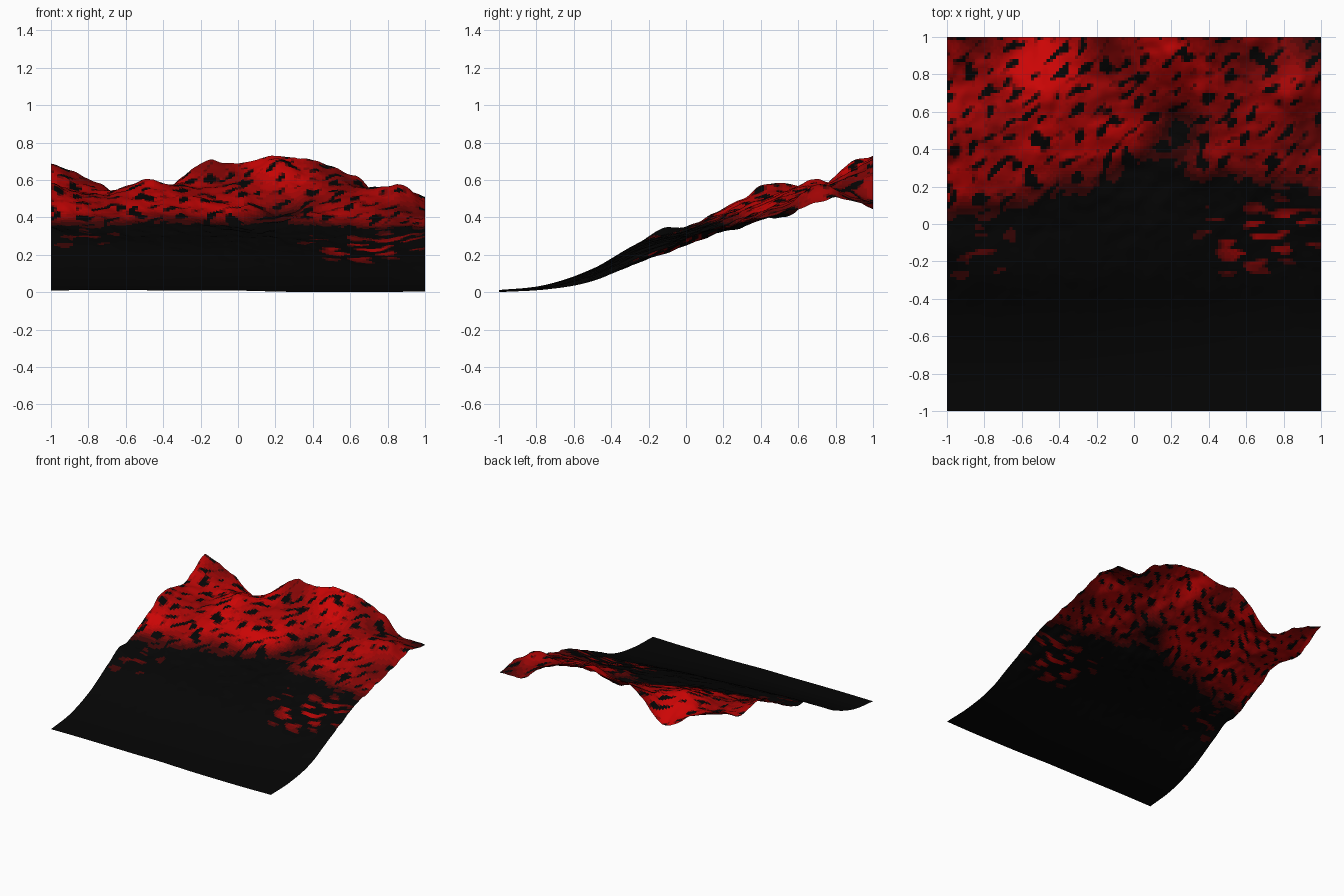
import bpy, bmesh
from math import exp
from mathutils import Vector, noise

if "Cube" in bpy.data.objects:
    bpy.data.objects.remove(bpy.data.objects["Cube"])

# Coarse heights on a 9 x 9 net, front row first, left to right
ROWS = [
    (.015, .017, .016, .014, .014, .008, .006, .006, .01),
    (.045, .043, .04, .037, .034, .03, .024, .021, .02),
    (.13, .13, .125, .115, .105, .095, .08, .07, .065),
    (.265, .265, .255, .24, .225, .21, .185, .165, .175),
    (.35, .335, .325, .315, .30, .29, .265, .26, .29),
    (.48, .44, .425, .40, .36, .36, .36, .36, .365),
    (.58, .51, .53, .51, .46, .45, .47, .47, .425),
    (.56, .53, .585, .57, .57, .575, .57, .55, .475),
    (.70, .59, .45, .65, .69, .725, .68, .50, .485),
]
# Local peaks and hollows: x, y, height, radius
BUMPS = [(.87, .7, .075, .09), (-.14, 1, .035, .07), (-.5, .65, .015, .1),
         (-1, -.12, .04, .08), (-1, .43, .03, .07), (.1, .3, -.02, .15),
         (.65, 1, .05, .06), (-.95, .9, .02, .06), (.22, .57, -.05, .12),
         (.2, .88, .04, .1), (.98, .82, .03, .08), (.38, .3, .025, .1)]
N = 120


def spline(v, t):
    """Catmull-Rom value along evenly spaced samples from -1 to 1."""
    u = (t + 1) / 2 * (len(v) - 1)
    i = min(int(u), len(v) - 2)
    f = u - i
    b, c = v[i], v[i + 1]
    a = v[i - 1] if i else 2 * b - c
    d = v[i + 2] if i + 2 < len(v) else 2 * c - b
    return b + .5 * f * (c - a + f * (2*a - 5*b + 4*c - d + f * (3*(b - c) + d - a)))


def smooth(a, b, t):
    t = max(0, min(1, (t - a) / (b - a)))
    return t * t * (3 - 2 * t)


def gauss(x, y, cx, cy, r):
    return exp(-((x - cx) ** 2 + (y - cy) ** 2) / (r * r))


def height(x, y):
    z = spline([spline(r, x) for r in ROWS], y)
    z += sum(h * gauss(x, y, cx, cy, r) for cx, cy, h, r in BUMPS)
    rough = smooth(-.7, .4, y)
    p = Vector((x * 3.2, y * 3.2, 4.1))
    z += rough * .012 * noise.noise(p)
    z += rough * .018 * (.3 - abs(noise.noise(p * 1.9)))
    z += rough * .013 * noise.noise(p * 3.7)
    z += rough * .006 * noise.noise(p * 7)
    return max(0, z)


def redness(x, y, z):
    """Red high ground, broken by dark diagonal flecks."""
    t = smooth(.34, .46, z + .04 * smooth(.4, .8, x) * smooth(0, .3, y))
    u, v = x + y, y - x
    fleck = noise.noise(Vector((u * 8, v * 17, 2)))
    t *= 1 - .97 * smooth(.08, .3, fleck)
    t *= .75 + .7 * noise.noise(Vector((x * 3, y * 3, 9)))
    t *= 1 - .95 * gauss(x, y, .25, .5, .14)
    t *= 1 - .95 * gauss(x, y, 1, 1, .25)
    # Scattered streaks low on the right and left flanks
    streak = smooth(.1, .35, noise.noise(Vector((x * 7, y * 22, 5))))
    t += .8 * streak * (gauss(x, y, .6, -.08, .17) + gauss(x, y, .85, -.03, .13))
    t += .3 * streak * gauss(x, y, -.85, -.1, .17)
    return max(0, min(1, t))


# Hillside surface
bm = bmesh.new()
bmesh.ops.create_grid(bm, x_segments=N, y_segments=N, size=1)
for v in bm.verts:
    v.co.z = height(v.co.x, v.co.y)
low = min(v.co.z for v in bm.verts)
for v in bm.verts:
    v.co.z -= low

# Shades from near black to red
SHADES = 10
for f in bm.faces:
    f.smooth = True
    c = f.calc_center_median()
    f.material_index = round(redness(*c) * (SHADES - 1))
mesh = bpy.data.meshes.new("hillside")
bm.to_mesh(mesh)
bm.free()
for i in range(SHADES):
    k = i / (SHADES - 1)
    mat = bpy.data.materials.new(f"rock_shade_{i}")
    mat.diffuse_color = (.0015 + .6 * k ** 1.2, .0015, .0015, 1)
    mat.use_nodes = True
    mat.node_tree.nodes["Principled BSDF"].inputs["Base Color"].default_value = mat.diffuse_color
    mesh.materials.append(mat)
hill = bpy.data.objects.new("hillside", mesh)
bpy.context.collection.objects.link(hill)
